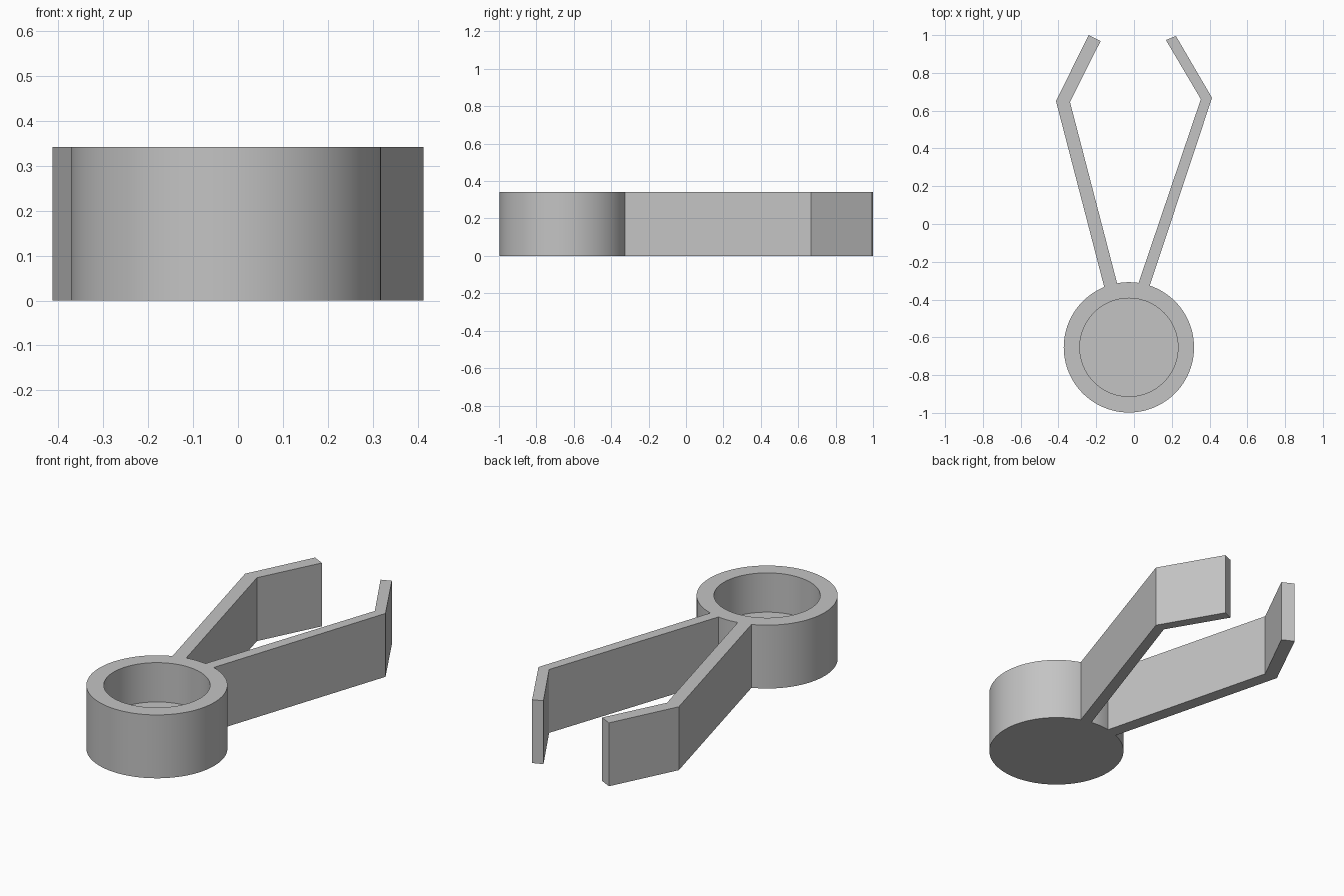
import bpy, bmesh, math

if "Cube" in bpy.data.objects:
    bpy.data.objects.remove(bpy.data.objects["Cube"], do_unlink=True)

HEIGHT = 0.342
CUP_X, CUP_Y = -0.027, -0.653
OUTER, INNER, FLOOR = 0.345, 0.26, 0.13

grey = bpy.data.materials.new("plain_grey")
grey.use_nodes = True
colour = (0.55, 0.55, 0.55, 1)
grey.diffuse_color = colour
grey.node_tree.nodes["Principled BSDF"].inputs["Base Color"].default_value = colour


def prism(name, outline, z0, z1):
    """Extrude a flat outline upward into a solid."""
    bm = bmesh.new()
    base = bm.faces.new([bm.verts.new((x, y, z0)) for x, y in outline])
    top = bmesh.ops.extrude_face_region(bm, geom=[base])["geom"]
    for v in top:
        if isinstance(v, bmesh.types.BMVert):
            v.co.z = z1
    bmesh.ops.recalc_face_normals(bm, faces=bm.faces)
    mesh = bpy.data.meshes.new(name)
    bm.to_mesh(mesh)
    bm.free()
    mesh.materials.append(grey)
    obj = bpy.data.objects.new(name, mesh)
    bpy.context.collection.objects.link(obj)
    return obj


def circle(radius, count=96):
    return [(CUP_X + radius * math.cos(math.tau * i / count),
             CUP_Y + radius * math.sin(math.tau * i / count)) for i in range(count)]


def combine(target, other, operation):
    mod = target.modifiers.new(operation.title(), "BOOLEAN")
    mod.operation, mod.solver, mod.object = operation, "EXACT", other
    bpy.context.view_layer.objects.active = target
    bpy.ops.object.modifier_apply(modifier=mod.name)
    bpy.data.objects.remove(other, do_unlink=True)


# Round cup and the two bent arms, rooted inside the cup wall
body = prism("cup_with_arms", circle(OUTER), 0, HEIGHT)
right_arm = prism("right_arm", [
    (-0.146, -0.378), (-0.413, 0.651), (-0.24, 1.0),
    (-0.177, 0.968), (-0.339, 0.646), (-0.077, -0.362)], 0, HEIGHT)
left_arm = prism("left_arm", [
    (0.009, -0.357), (0.354, 0.661), (0.169, 0.974),
    (0.222, 0.995), (0.413, 0.668), (0.068, -0.373)], 0, HEIGHT)
combine(body, right_arm, "UNION")
combine(body, left_arm, "UNION")

# Hollow of the cup, leaving a thick floor
hollow = prism("cup_hollow", circle(INNER), FLOOR, HEIGHT + 0.1)
combine(body, hollow, "DIFFERENCE")

bpy.ops.object.select_all(action="DESELECT")
body.select_set(True)
bpy.context.view_layer.objects.active = body
bpy.ops.object.shade_smooth_by_angle(angle=math.radians(25))
